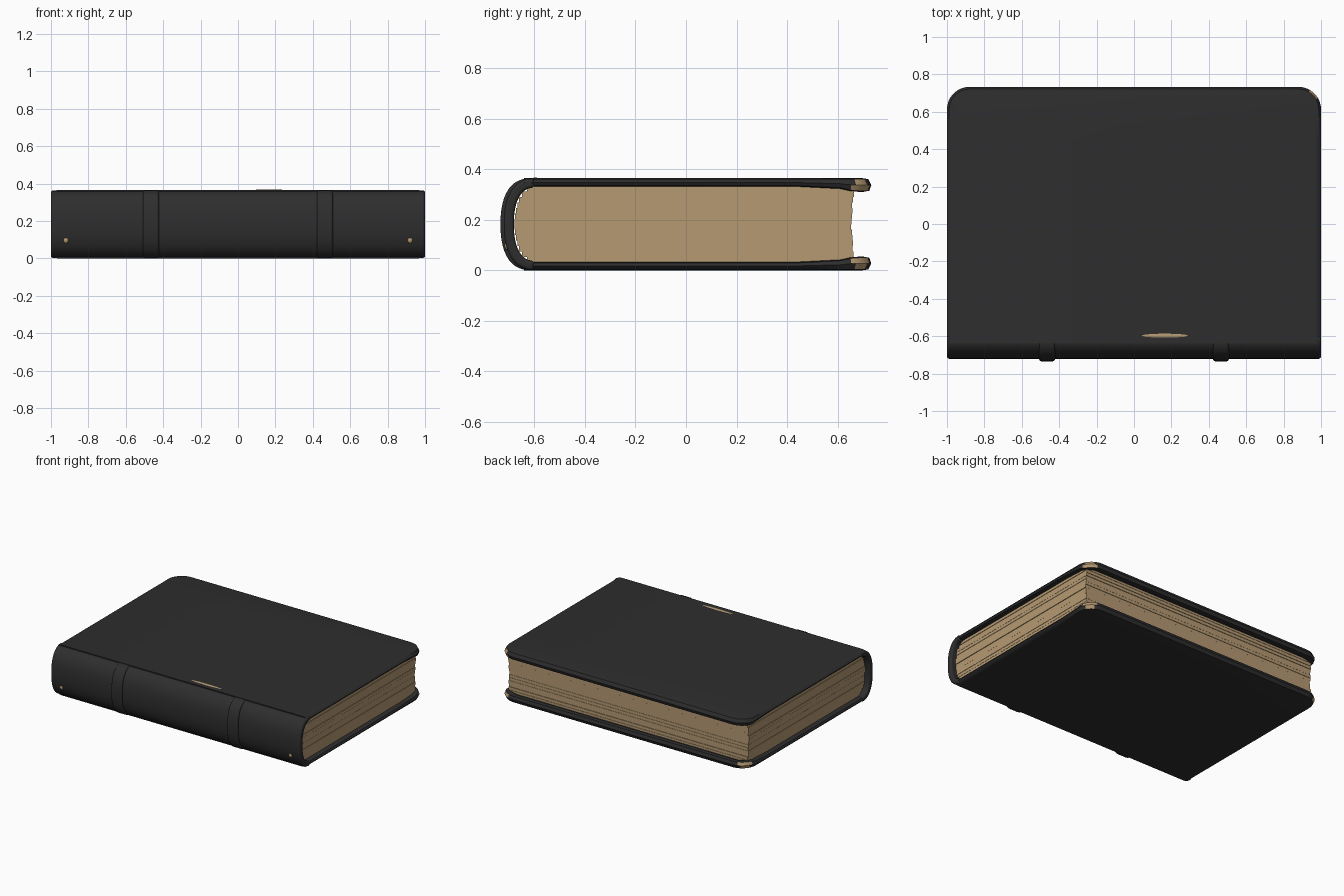
import bpy, bmesh, math, random
from mathutils import Vector

random.seed(4)
cube = bpy.data.objects.get("Cube")
if cube:
    bpy.data.objects.remove(cube, do_unlink=True)

HEIGHT = 0.365      # closed thickness
MID = HEIGHT / 2
FORE = 0.733        # fore-edge of the boards
HINGE = -0.64       # where the boards meet the spine
RADIUS = 0.12       # rounded board corners


def material(name, rgb):
    mat = bpy.data.materials.new(name)
    mat.use_nodes = True
    mat.diffuse_color = (*rgb, 1)
    mat.node_tree.nodes["Principled BSDF"].inputs["Base Color"].default_value = (*rgb, 1)
    return mat


LEATHER = material("black leather", (0.027, 0.027, 0.027))
PAPER = material("aged paper", (0.46, 0.32, 0.17))


def finish(name, bm, mats, bevel=0, angle=40):
    bmesh.ops.recalc_face_normals(bm, faces=bm.faces[:])
    mesh = bpy.data.meshes.new(name)
    bm.to_mesh(mesh)
    bm.free()
    obj = bpy.data.objects.new(name, mesh)
    bpy.context.collection.objects.link(obj)
    for mat in mats:
        mesh.materials.append(mat)
    if bevel:
        mod = obj.modifiers.new("soft edges", "BEVEL")
        mod.width, mod.segments = bevel, 3
        mod.limit_method, mod.angle_limit = "ANGLE", math.radians(50)
    bpy.ops.object.select_all(action="DESELECT")
    obj.select_set(True)
    bpy.context.view_layer.objects.active = obj
    bpy.ops.object.shade_smooth_by_angle(angle=math.radians(angle))
    return obj


def loft(bm, rings):
    """Skin a list of equal point rings and cap both ends."""
    loops = [[bm.verts.new(p) for p in ring] for ring in rings]
    for a, b in zip(loops, loops[1:]):
        for i in range(len(a)):
            j = (i + 1) % len(a)
            bm.faces.new((a[i], a[j], b[j], b[i]))
    bm.faces.new(loops[0])
    bm.faces.new(loops[-1])


def board_outline(inset):
    """Half outline from hinge to fore-edge, mirrored to the other side."""
    half = [(1 - inset, HINGE), (1 - inset, 0.45)]
    for k in range(10):
        a = math.radians(10 * k)
        r = RADIUS - inset
        half.append((1 - RADIUS + r * math.cos(a), FORE - RADIUS + r * math.sin(a)))
    return half + [(-x, y) for x, y in reversed(half)]


def board(name, upper, worn_sides):
    # rim section: inset, depth below the outer face, share of the fore-edge bead
    section = [(0.035, 0, 0), (0.012, 0.004, 0), (0, 0.018, 0.5),
               (0.008, 0.03, 1), (0.03, 0.034, 1), (0.075, 0.034, 0)]
    rings = []
    for inset, depth, bead in section:
        ring = []
        for x, y in board_outline(inset):
            t = min(1, max(0, (y - 0.56) / 0.12))
            d = depth + 0.02 * bead * t * t * (3 - 2 * t)
            ring.append((x, y, HEIGHT - d if upper else d))
        rings.append(ring)
    bm = bmesh.new()
    loft(bm, rings)
    # rubbed-through corners at the fore-edge
    for f in bm.faces:
        c = f.calc_center_median()
        if abs(c.x) + c.y > 1.645 and math.copysign(1, c.x) in worn_sides:
            f.material_index = 1
    return finish(name, bm, [LEATHER, PAPER])


def spine_strip(name, x0, x1, grow, bevel):
    """Curved strip wrapping the back of the book; grow swells it outward."""
    def arc(ry, rz, swell):
        pts = []
        for k in range(25):
            a = math.pi * k / 24
            s, c = math.sin(a), math.cos(a)
            y = -0.6 - (ry + swell) * abs(s) ** 0.85
            z = MID + (rz + swell * s) * math.copysign(abs(c) ** 0.85, c)
            pts.append((y, z))
        return pts
    profile = arc(0.121, MID - 0.001, grow) + arc(0.081, MID - 0.038, 0)[::-1]
    bm = bmesh.new()
    loft(bm, [[(x, y, z) for y, z in profile] for x in (x0, x1)])
    return finish(name, bm, [LEATHER], bevel)


# Covers and spine
board("top_board", True, (1,))
board("bottom_board", False, (1, -1))
spine_strip("spine", -1, 1, 0, 0.012)
for side, label in ((1, "left"), (-1, "right")):
    spine_strip(label + "_spine_band", side * 0.465 - 0.042, side * 0.465 + 0.042, 0.013, 0.01)

# Page block made of thin gatherings: rounded back, hollow fore-edge
bm = bmesh.new()
layers = 14
low, high = 0.032, HEIGHT - 0.032
step = (high - low) / layers
for i in range(layers):
    z = low + step * (i + 0.5)
    u = (z - MID) / (MID - 0.032)
    back = -0.6 - 0.078 * math.sqrt(max(0, 1 - u * u))
    fore = 0.655 + 0.014 * u * u + random.uniform(-0.002, 0.002)
    half = 0.962 + random.uniform(-0.003, 0.003)
    made = bmesh.ops.create_cube(bm, size=1)["verts"]
    for v in made:
        v.co = Vector((v.co.x * 2 * half,
                       fore if v.co.y > 0 else back,
                       z + v.co.z * step))
finish("page_block", bm, [PAPER], angle=20)


def worn_spot(name, centre, size):
    bm = bmesh.new()
    bmesh.ops.create_uvsphere(bm, u_segments=12, v_segments=6, radius=0.5)
    for v in bm.verts:
        v.co = Vector([c + p * s for c, p, s in zip(centre, v.co, size)])
    finish(name, bm, [PAPER])


# Scuffs where the leather has worn through
for side, label in ((1, "left"), (-1, "right")):
    worn_spot(label + "_spine_scuff", (side * 0.92, -0.708, 0.098), (0.03, 0.02, 0.034))
worn_spot("hinge_scuff", (0.165, -0.597, HEIGHT), (0.25, 0.022, 0.004))
worn_spot("spine_end_scuff", (0.995, -0.66, 0.325), (0.009, 0.035, 0.025))
worn_spot("spine_foot_scuff", (0.995, -0.66, 0.04), (0.009, 0.03, 0.025))
